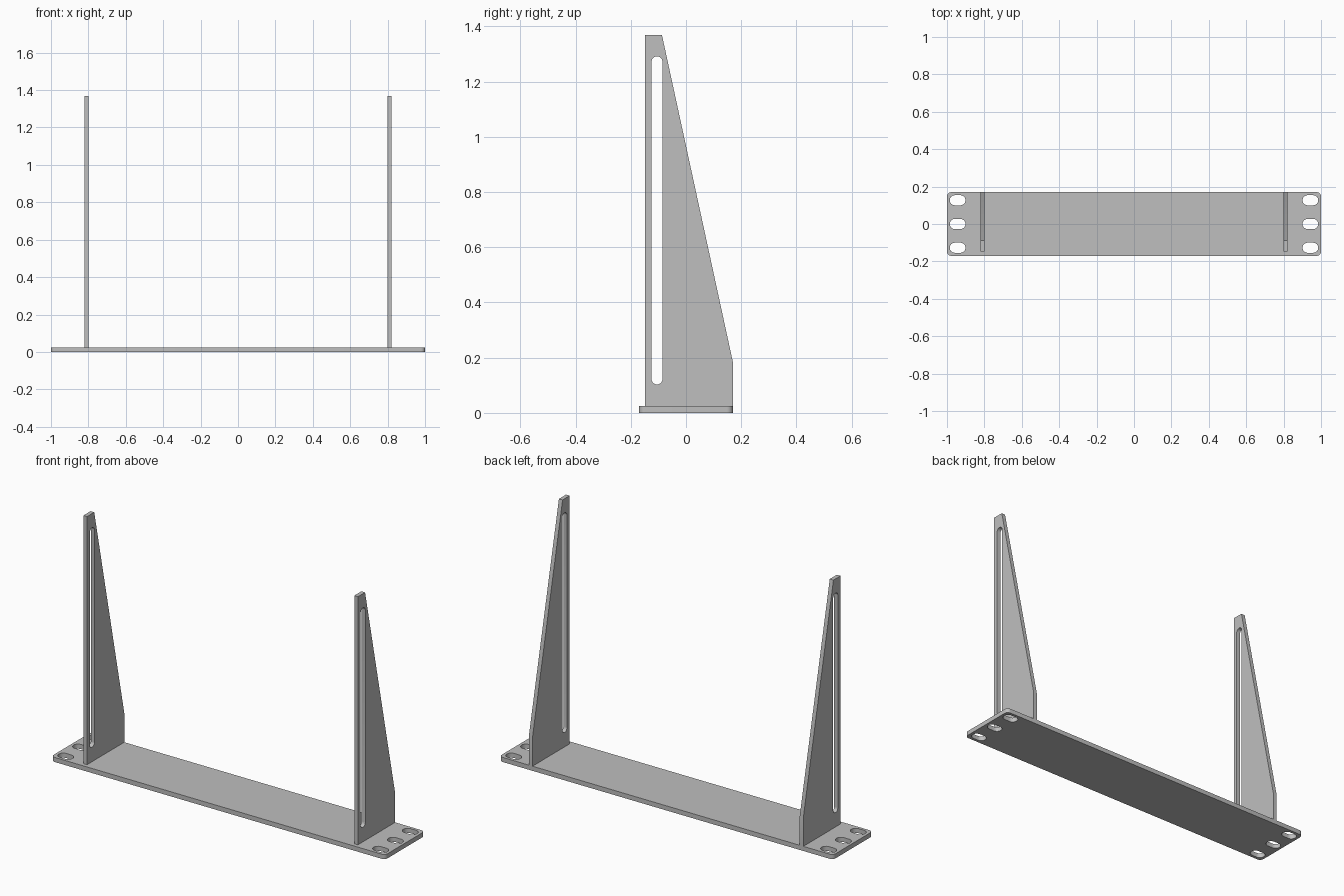
import bpy
import bmesh
import math
from mathutils import Matrix, Vector

if "Cube" in bpy.data.objects:
    bpy.data.objects.remove(bpy.data.objects["Cube"])

steel = bpy.data.materials.new("grey steel")
steel.diffuse_color = (0.52, 0.52, 0.52, 1)
steel.use_nodes = True
steel.node_tree.nodes["Principled BSDF"].inputs["Base Color"].default_value = steel.diffuse_color


def rounded(cx, cy, hx, hy, r, n=8):
    """Rounded rectangle outline; r equal to a half size gives a slot."""
    pts = []
    for k, (sx, sy) in enumerate([(1, 1), (-1, 1), (-1, -1), (1, -1)]):
        for i in range(n + 1):
            a = math.pi / 2 * (k + i / n)
            pts.append((cx + sx * (hx - r) + r * math.cos(a),
                        cy + sy * (hy - r) + r * math.sin(a)))
    return pts


def sheet(name, outline, holes, thickness, matrix):
    """Flat sheet with holes, extruded along its local z."""
    bm = bmesh.new()
    for loop in [outline] + holes:
        vs = []
        for p in loop:
            co = Vector((p[0], p[1], 0))
            if not vs or ((co - vs[-1].co).length > 1e-5 and (co - vs[0].co).length > 1e-5):
                vs.append(bm.verts.new(co))
        for a, b in zip(vs, vs[1:] + vs[:1]):
            bm.edges.new((a, b))
    bmesh.ops.triangle_fill(bm, use_beauty=True, use_dissolve=False,
                            edges=bm.edges[:], normal=(0, 0, 1))
    ext = bmesh.ops.extrude_face_region(bm, geom=bm.faces[:], use_keep_orig=True)
    top = [g for g in ext["geom"] if isinstance(g, bmesh.types.BMVert)]
    bmesh.ops.translate(bm, verts=top, vec=(0, 0, thickness))
    bmesh.ops.recalc_face_normals(bm, faces=bm.faces[:])
    bm.transform(matrix)
    mesh = bpy.data.meshes.new(name)
    bm.to_mesh(mesh)
    bm.free()
    mesh.materials.append(steel)
    obj = bpy.data.objects.new(name, mesh)
    bpy.context.collection.objects.link(obj)
    bpy.ops.object.select_all(action='DESELECT')
    obj.select_set(True)
    bpy.context.view_layer.objects.active = obj
    bpy.ops.object.shade_smooth_by_angle(angle=math.radians(30))
    return obj


# Base plate with three mounting slots at each end
slots = [rounded(sx * 0.943, y, 0.042, 0.027, 0.027)
         for sx in (-1, 1) for y in (-0.127, 0, 0.127)]
sheet("base_plate", rounded(0, 0, 1, 0.17, 0.022), slots, 0.025, Matrix.Identity(4))

# Upright tapered brackets, each with a long slot (profile drawn in y, z)
profile = [(-0.148, 0.025), (0.17, 0.025), (0.17, 0.183), (-0.087, 1.368), (-0.148, 1.368)]
long_slot = rounded(-0.105, 0.697, 0.02, 0.594, 0.02)
for name, x in (("left_bracket", -0.822), ("right_bracket", 0.80)):
    to_yz = Matrix(((0, 0, 1, x), (1, 0, 0, 0), (0, 1, 0, 0), (0, 0, 0, 1)))
    sheet(name, profile, [long_slot], 0.022, to_yz)
